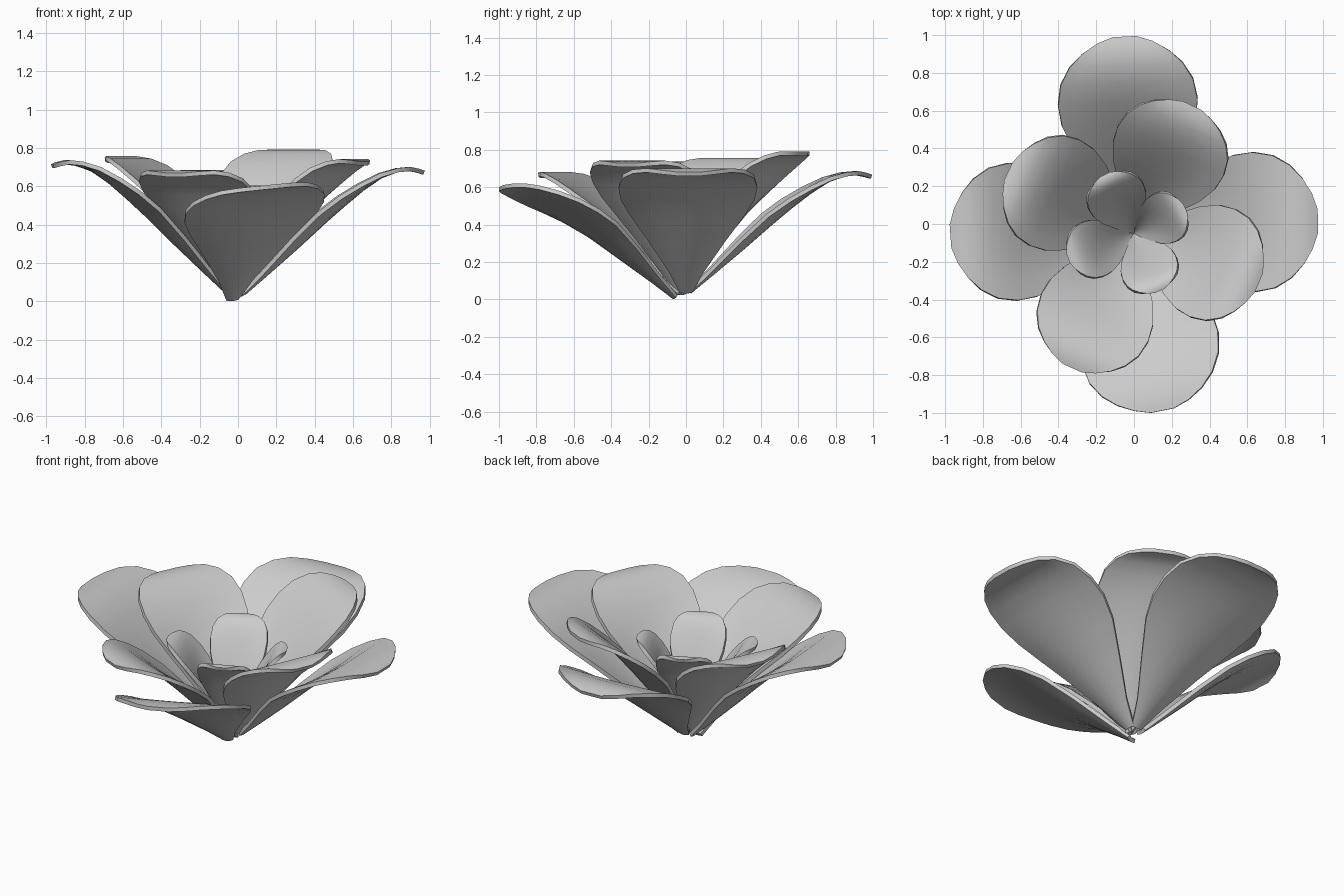
import bpy, math
from mathutils import Vector

if "Cube" in bpy.data.objects:
    bpy.data.objects.remove(bpy.data.objects["Cube"])

# Petal profile: (distance, half width, curled height, straight height, cup amount)
PROFILE = [
    (0.00, 0.08, 0.00, 0.00, 1.0), (0.12, 0.24, 0.15, 0.15, 1.0), (0.30, 0.55, 0.38, 0.36, 1.0),
    (0.45, 0.82, 0.58, 0.54, 0.8), (0.56, 0.96, 0.72, 0.66, 0.55), (0.66, 1.00, 0.84, 0.77, 0.3),
    (0.76, 0.95, 0.94, 0.86, 0.1), (0.85, 0.81, 0.99, 0.93, 0.0), (0.92, 0.62, 1.00, 0.97, 0.0),
    (0.97, 0.40, 0.985, 0.99, 0.0), (1.00, 0.17, 0.97, 1.00, 0.0)]
COLS = 8


def petal(name, base, angle, length, width, top, curl, cup, roll=0.0, thick=0.022):
    """Cupped petal leaning outwards from base in direction angle."""
    a = math.radians(angle)
    out = Vector((math.cos(a), math.sin(a), 0))
    side = Vector((-math.sin(a), math.cos(a), 0))
    base = Vector(base)
    rise = top - base.z
    spine = [(p[0] * length, rise * (curl * p[2] + (1 - curl) * p[3])) for p in PROFILE]
    n = len(spine)
    verts, faces = [], []
    for i, (r, z) in enumerate(spine):
        p, q = spine[max(i - 1, 0)], spine[min(i + 1, n - 1)]
        slope = math.atan2(q[1] - p[1], q[0] - p[0])
        normal = out * -math.sin(slope) + Vector((0, 0, math.cos(slope)))
        w = PROFILE[i][1] * width
        for j in range(COLS + 1):
            u = 2 * j / COLS - 1
            lift = cup * PROFILE[i][4] * u * u + roll * u
            verts.append(base + out * r + Vector((0, 0, z)) + side * (u * w)
                         + normal * (lift * w))
    k = COLS + 1
    for i in range(n - 1):
        for j in range(COLS):
            v = i * k + j
            faces.append((v, v + k, v + k + 1, v + 1))
    mesh = bpy.data.meshes.new(name)
    mesh.from_pydata(verts, [], faces)
    ob = bpy.data.objects.new(name, mesh)
    bpy.context.collection.objects.link(ob)
    solid = ob.modifiers.new("thickness", 'SOLIDIFY')
    solid.thickness = thick
    solid.offset = 0
    bpy.ops.object.select_all(action='DESELECT')
    ob.select_set(True)
    bpy.context.view_layer.objects.active = ob
    bpy.ops.object.modifier_apply(modifier=solid.name)
    bpy.ops.object.shade_smooth_by_angle(angle=math.radians(40))
    return ob


# Outer ring: wide, low petals
petal("outer_petal_back", (0.0, 0.02, 0.04), 93, 0.97, 0.37, 0.675, 1.0, 0.22)
petal("outer_petal_right", (0.03, 0.0, 0.04), 1, 0.94, 0.37, 0.69, 1.0, 0.22)
petal("outer_petal_front", (-0.03, -0.06, 0.01), -79, 0.945, 0.37, 0.60, 0.3, 0.22, 0.1)
petal("outer_petal_left", (-0.05, 0.0, 0.04), 184, 0.92, 0.365, 0.725, 1.0, 0.22)

# Middle ring: steeper petals turned between the outer ones
petal("middle_petal_back_right", (0, -0.03, 0.03), 65, 0.725, 0.31, 0.79, 0.5, 0.25)
petal("middle_petal_front_right", (0, -0.03, 0.03), -23, 0.715, 0.31, 0.735, 0.8, 0.25)
petal("middle_petal_front_left", (0, -0.03, 0.03), 246, 0.80, 0.31, 0.675, 0.8, 0.25)
petal("middle_petal_back_left", (0, -0.03, 0.03), 155, 0.73, 0.31, 0.75, 0.8, 0.25)

# Inner ring: small cupped petals
for name, angle, length, width, top in (
        ("inner_petal_back_left", 116, 0.345, 0.16, 0.62),
        ("inner_petal_back_right", 27, 0.30, 0.14, 0.58),
        ("inner_petal_front_right", -66, 0.33, 0.155, 0.60),
        ("inner_petal_front_left", 201, 0.37, 0.155, 0.59)):
    petal(name, (0, -0.05, 0.05), angle, length, width, top, 0.6, 0.3)
